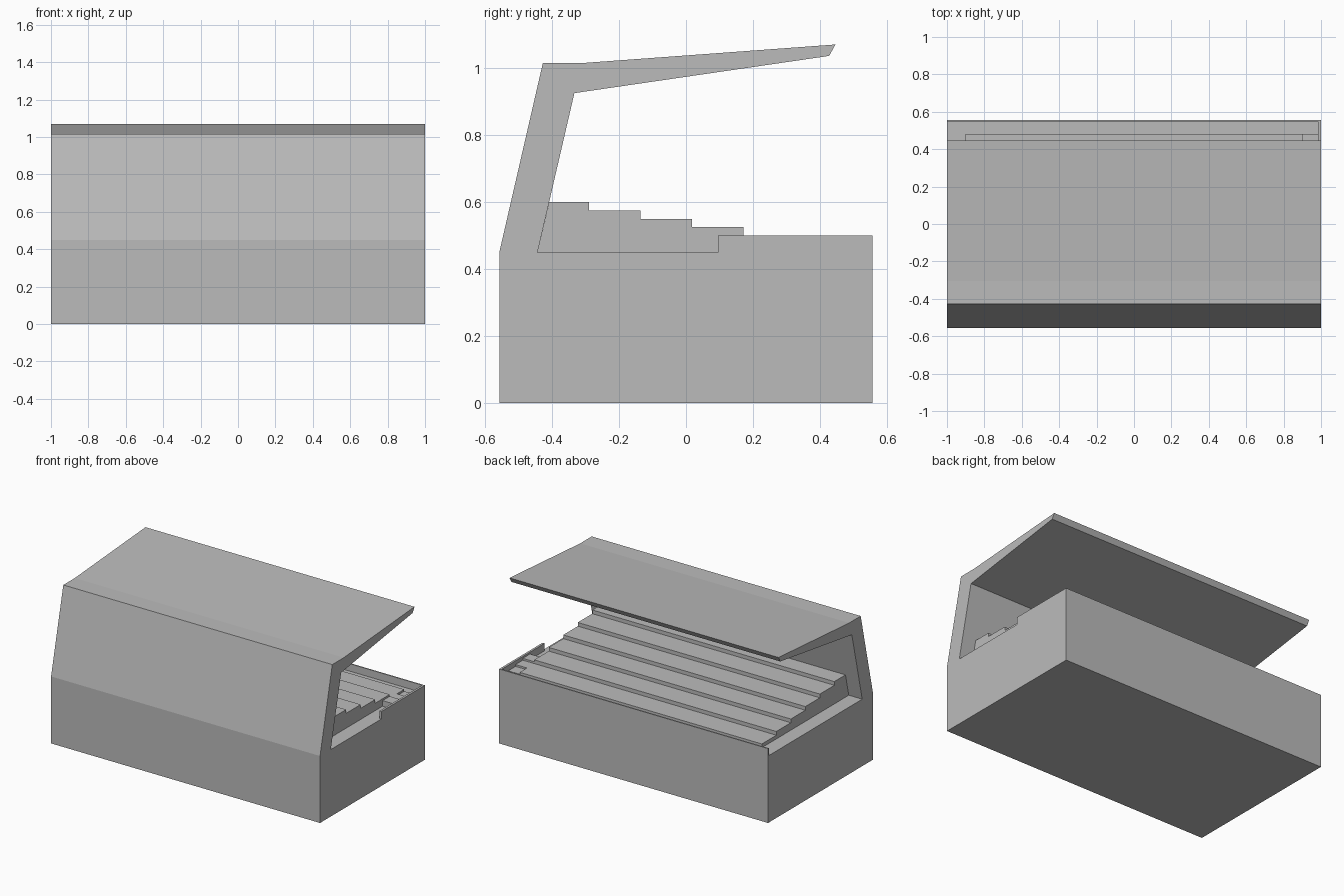
import bpy, bmesh

if "Cube" in bpy.data.objects:
    bpy.data.objects.remove(bpy.data.objects["Cube"])

grey = bpy.data.materials.new("concrete grey")
grey.diffuse_color = (0.5, 0.5, 0.5, 1)
grey.use_nodes = True
grey.node_tree.nodes["Principled BSDF"].inputs["Base Color"].default_value = grey.diffuse_color


def extrude_x(name, profile, x0, x1):
    """Sweep a closed (y, z) profile along x."""
    bm = bmesh.new()
    face = bm.faces.new([bm.verts.new((x0, y, z)) for y, z in profile])
    ext = bmesh.ops.extrude_face_region(bm, geom=[face])
    moved = [v for v in ext["geom"] if isinstance(v, bmesh.types.BMVert)]
    bmesh.ops.translate(bm, vec=(x1 - x0, 0, 0), verts=moved)
    bmesh.ops.recalc_face_normals(bm, faces=bm.faces)
    mesh = bpy.data.meshes.new(name)
    bm.to_mesh(mesh)
    bm.free()
    mesh.materials.append(grey)
    obj = bpy.data.objects.new(name, mesh)
    bpy.context.collection.objects.link(obj)
    return obj


def stair_profile(front, back, depth, floor, rise, count):
    """Steps climbing from y = front towards -y, closed at y = back."""
    pts = [(front, floor)]
    for i in range(count):
        y, z = front - i * depth, floor + (i + 1) * rise
        pts += [(y, z), (y - depth if i < count - 1 else back, z)]
    return pts + [(back, floor)]


FLOOR, RAIL, EDGE = 0.45, 0.50, 0.557

# Base, rear wall and cantilever roof with a low front parapet
extrude_x("stand_shell", [
    (-EDGE, 0), (EDGE, 0), (EDGE, RAIL), (0.549, RAIL), (0.549, FLOOR),
    (-0.443, FLOOR), (-0.333, 0.925), (0.427, 1.036), (0.446, 1.07),
    (-0.305, 1.015), (-0.427, 1.015), (-EDGE, FLOOR)], -1, 1)

# Side parapet on the right end
extrude_x("side_parapet", [
    (0.095, FLOOR), (EDGE, FLOOR), (EDGE, RAIL), (0.095, RAIL)], 0.985, 1)

# Six seating terraces, back edge leaning with the rear wall
terrace = stair_profile(0.48, -0.408, 0.154, FLOOR, 0.025, 6)
terrace[-1] = (-0.443, FLOOR)
extrude_x("seating_terraces", terrace, -0.9, 0.9)

# Small access steps between the terraces and the side parapet
extrude_x("access_steps",
          stair_profile(0.48, 0.25, 0.077, FLOOR, 0.0125, 3), 0.9, 0.985)
